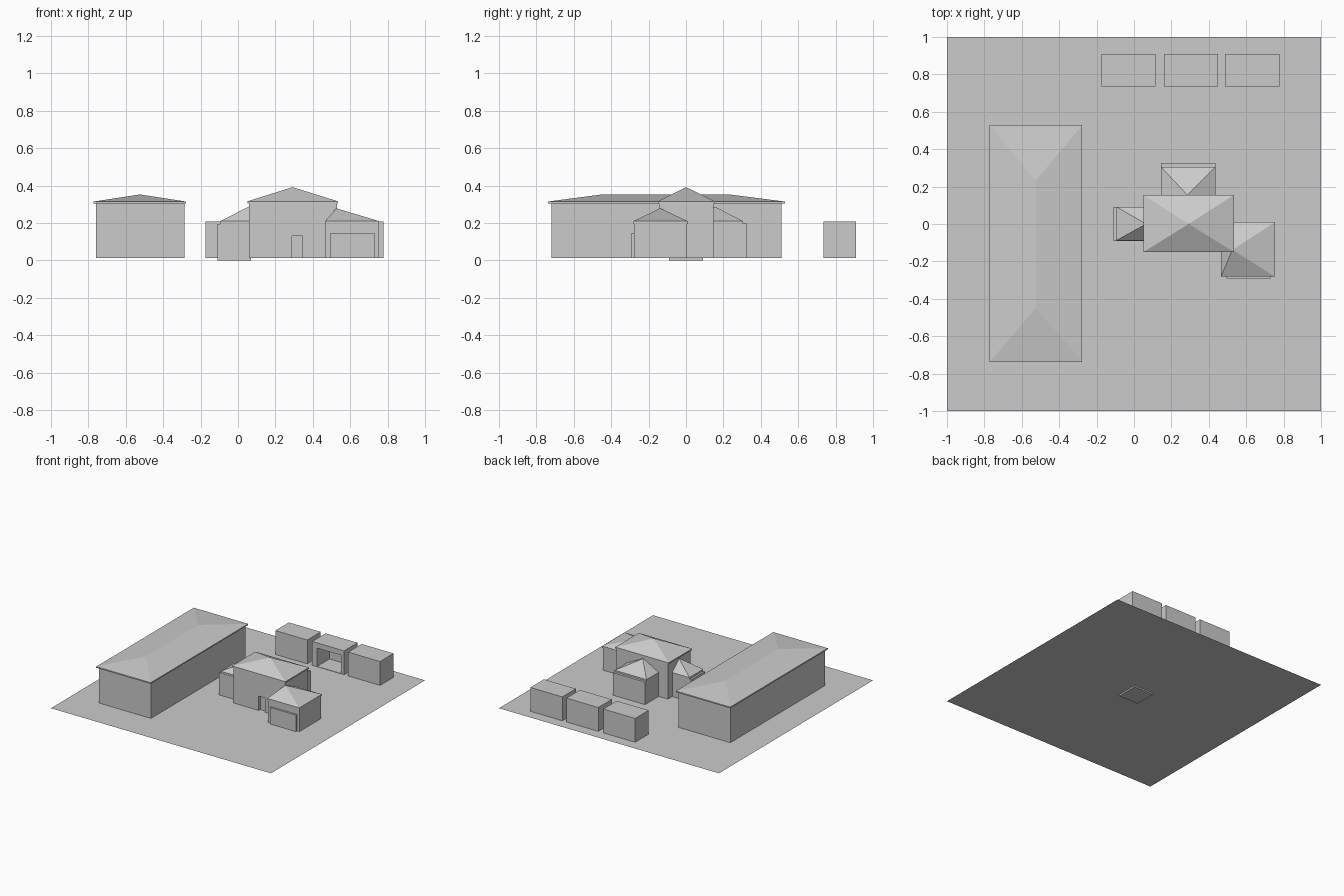
import bpy, bmesh

if "Cube" in bpy.data.objects:
    bpy.data.objects.remove(bpy.data.objects["Cube"])

G = 0.012  # ground level


def mesh_object(name, verts, faces):
    me = bpy.data.meshes.new(name)
    me.from_pydata(verts, [], faces)
    bm = bmesh.new()
    bm.from_mesh(me)
    bmesh.ops.remove_doubles(bm, verts=bm.verts, dist=1e-5)
    bmesh.ops.recalc_face_normals(bm, faces=bm.faces)
    bm.to_mesh(me)
    bm.free()
    ob = bpy.data.objects.new(name, me)
    bpy.context.collection.objects.link(ob)
    return ob


def rect(x, y, z):
    return [(x[0], y[0], z), (x[1], y[0], z), (x[1], y[1], z), (x[0], y[1], z)]


SIDES = [(0, 1, 5, 4), (1, 2, 6, 5), (2, 3, 7, 6), (3, 0, 4, 7)]


def box(name, x, y, z):
    return mesh_object(name, rect(x, y, z[0]) + rect(x, y, z[1]),
                       [(3, 2, 1, 0), (4, 5, 6, 7)] + SIDES)


def hip_roof(name, x, y, z, ridge):
    """Fascia from z[0] to z[1], then slopes up to a ridge along y (or one apex)."""
    a, b = ridge[0], ridge[-1]
    faces = [(3, 2, 1, 0)] + SIDES + [(4, 5, 8)]
    if a == b:
        faces += [(5, 6, 8), (6, 7, 8), (7, 4, 8)]
        top = [a]
    else:
        faces += [(5, 6, 9, 8), (6, 7, 9), (7, 4, 8, 9)]
        top = [a, b]
    return mesh_object(name, rect(x, y, z[0]) + rect(x, y, z[1]) + top, faces)


def cut(ob, x, y, z):
    c = box(ob.name + "_cutter", x, y, z)
    c.hide_render = True
    c.hide_viewport = True
    c.display_type = 'WIRE'
    m = ob.modifiers.new("opening", 'BOOLEAN')
    m.operation = 'DIFFERENCE'
    m.solver = 'EXACT'
    m.object = c


# ground sheet
mesh_object("ground", rect((-1, 1), (-1, 1), G), [(0, 1, 2, 3)])

# long hall
box("long_hall_walls", (-0.76, -0.287), (-0.72, 0.51), (G, 0.305))
hip_roof("long_hall_roof", (-0.772, -0.277), (-0.738, 0.528), (0.305, 0.315),
         [(-0.525, -0.45, 0.353), (-0.525, 0.232, 0.353)])

# main house with a front doorway
main = box("main_house_walls", (0.06, 0.528), (-0.145, 0.148), (G, 0.308))
cut(main, (0.29, 0.345), (-0.2, -0.125), (0.0, 0.13))
hip_roof("main_house_roof", (0.05, 0.535), (-0.15, 0.155), (0.305, 0.316),
         [(0.292, 0.0, 0.392)])

# right wing with garage front
box("right_wing_walls", (0.468, 0.752), (-0.277, 0.006), (G, 0.2))
hip_roof("right_wing_roof", (0.465, 0.755), (-0.282, 0.01), (0.195, 0.21),
         [(0.526, -0.138, 0.279)])
box("garage_front", (0.495, 0.73), (-0.292, -0.27), (G, 0.148))

# back wing
box("back_wing_walls", (0.145, 0.435), (0.12, 0.325), (G, 0.197))
hip_roof("back_wing_roof", (0.145, 0.435), (0.02, 0.305), (0.195, 0.21),
         [(0.285, 0.155, 0.287)])

# left wing, reaching below the ground sheet
box("left_wing_walls", (-0.11, 0.07), (-0.09, 0.092), (0.0, 0.195))
hip_roof("left_wing_roof", (-0.095, 0.2), (-0.088, 0.092), (0.193, 0.21),
         [(0.065, 0.0, 0.292)])

# row of sheds, the middle one open at the front
for i, x0 in enumerate((-0.175, 0.16, 0.487)):
    x1 = x0 + 0.29
    shed = box(f"shed_walls_{i + 1}", (x0, x1), (0.735, 0.91), (G, 0.193))
    box(f"shed_roof_{i + 1}", (x0, x1), (0.735, 0.91), (0.193, 0.208))
    if i == 1:
        cut(shed, (x0 + 0.045, x1 - 0.03), (0.7, 0.895), (G + 0.003, 0.165))
